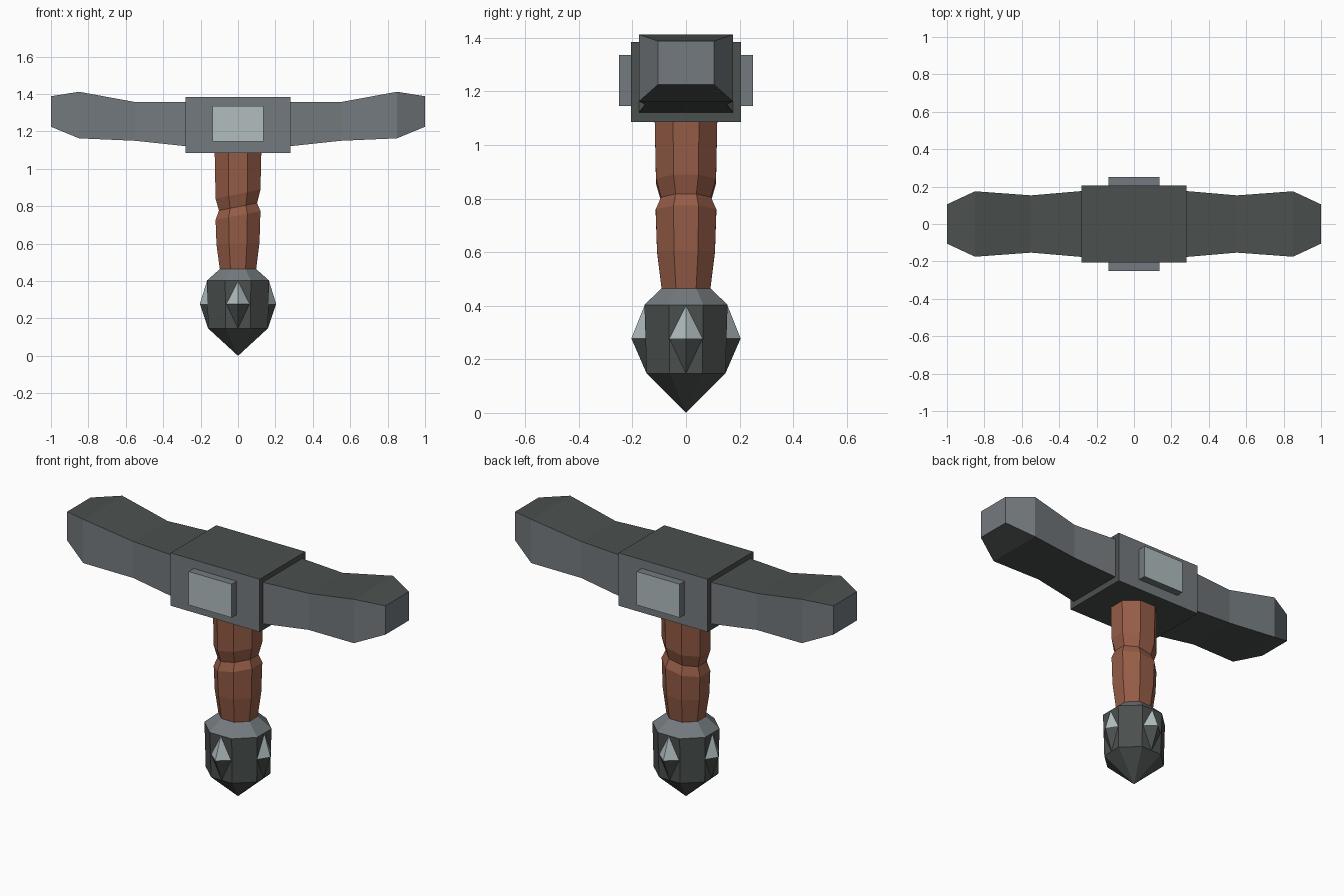
import bpy, bmesh, math

if "Cube" in bpy.data.objects:
    bpy.data.objects.remove(bpy.data.objects["Cube"])


def material(name, rgb):
    m = bpy.data.materials.new(name)
    m.diffuse_color = (*rgb, 1)
    m.use_nodes = True
    m.node_tree.nodes["Principled BSDF"].inputs["Base Color"].default_value = m.diffuse_color
    return m


dark = material("dark steel", (0.070, 0.081, 0.078))
mid = material("mid steel", (0.175, 0.195, 0.21))
light = material("pale steel", (0.44, 0.51, 0.52))
wood = material("brown grip", (0.30, 0.107, 0.062))


def build(name, rings, mats, rule, closed=True):
    """Skin a stack of equal-sized vertex rings; a one-point ring makes a tip."""
    bm = bmesh.new()
    loops = [[bm.verts.new(p) for p in r] for r in rings]
    for a, b in zip(loops, loops[1:]):
        n = max(len(a), len(b))
        for i in range(n):
            j = (i + 1) % n
            if len(a) == 1:
                bm.faces.new((a[0], b[j], b[i]))
            elif len(b) == 1:
                bm.faces.new((a[i], a[j], b[0]))
            else:
                bm.faces.new((a[i], a[j], b[j], b[i]))
    for end in (loops[0], loops[-1]):
        if len(end) > 2:
            bm.faces.new(end)
    bmesh.ops.recalc_face_normals(bm, faces=bm.faces)
    bm.normal_update()
    for f in bm.faces:
        f.material_index = rule(f)
    me = bpy.data.meshes.new(name)
    bm.to_mesh(me)
    bm.free()
    for m in mats:
        me.materials.append(m)
    ob = bpy.data.objects.new(name, me)
    bpy.context.collection.objects.link(ob)
    return ob


def rect(x, hy, z0, z1):
    return [(x, -hy, z0), (x, hy, z0), (x, hy, z1), (x, -hy, z1)]


def octagon(rx, ry, z, tilt=0.0):
    """Octagon with flat sides on the axes; rx, ry are distances to the flats."""
    k = 1 / math.cos(math.pi / 8)
    pts = []
    for i in range(8):
        a = math.pi / 8 + i * math.pi / 4
        x, y = rx * k * math.cos(a), ry * k * math.sin(a)
        pts.append((x, y, z + tilt * x))
    return pts


def facing_front(f):
    return 1 if abs(f.normal.y) > 0.7 else 0


# Guard block and its raised plates
build("guard_block", [rect(-0.28, 0.205, 1.085, 1.385), rect(0.28, 0.205, 1.085, 1.385)],
      [dark, mid], facing_front)
build("guard_plate", [rect(-0.135, 0.25, 1.145, 1.335), rect(0.135, 0.25, 1.145, 1.335)],
      [mid, light], facing_front)

# Mirrored guard arms: x, half depth, bottom, top
sections = [(0.27, 0.177, 1.12, 1.357), (0.55, 0.153, 1.15, 1.357),
            (0.85, 0.175, 1.163, 1.412), (1.0, 0.105, 1.225, 1.388)]
for side, label in ((-1, "left"), (1, "right")):
    build(f"guard_arm_{label}", [rect(side * x, hy, a, b) for x, hy, a, b in sections],
          [mid, dark], lambda f: 1 if abs(f.normal.z) > 0.7 else 0)

# Grip with a slanted groove: half width x, half width y, height, tilt
grip = [(0.096, 0.09, 0.455, 0), (0.115, 0.108, 0.60, 0.05), (0.12, 0.113, 0.75, 0.2),
        (0.102, 0.093, 0.797, 0.2), (0.12, 0.112, 0.865, 0.2), (0.125, 0.117, 1.10, 0)]
build("grip", [octagon(*r) for r in grip], [wood], lambda f: 0)

# Pommel: pointed bottom, dark band, paler shoulder
build("pommel", [[(0, 0, 0)], octagon(0.16, 0.147, 0.147), octagon(0.166, 0.155, 0.403),
                 octagon(0.096, 0.092, 0.465)],
      [dark, mid], lambda f: 1 if f.calc_center_median().z > 0.42 else 0)

# Four diamond studs on the pommel, pale on their upper facets
for i, label in enumerate(("right", "back", "left", "front")):
    a = i * math.pi / 2
    lo, hi = (0.16, 0.166) if i % 2 == 0 else (0.147, 0.155)

    def place(r, s, z):
        return (r * math.cos(a) - s * math.sin(a), r * math.sin(a) + s * math.cos(a), z)

    m = (lo + hi) / 2
    base = [place(hi, 0, 0.40), place(m, 0.062, 0.278), place(lo, 0, 0.147), place(m, -0.062, 0.278)]
    build(f"pommel_stud_{label}", [base, [place(0.204, 0, 0.278)]], [dark, light],
          lambda f: 1 if f.calc_center_median().z > 0.29 else 0)
